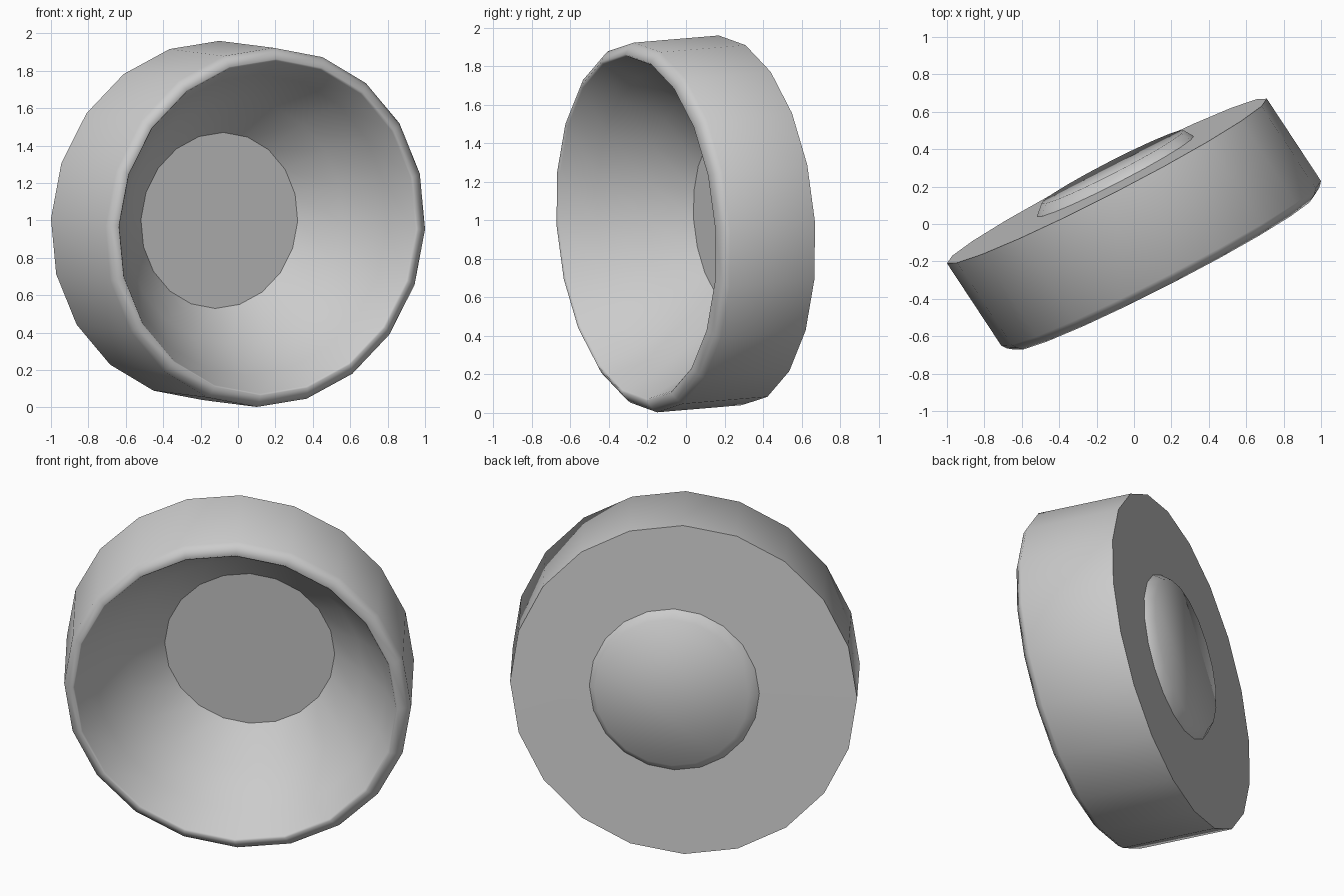
import bpy, bmesh, math
from mathutils import Vector

if "Cube" in bpy.data.objects:
    bpy.data.objects.remove(bpy.data.objects["Cube"])

SIDES = 20
# in-plane axes shared by every ring of the tilted body
U = Vector((0.855, 0.44, -0.01))
V = Vector((0.045, -0.06, 0.96))


def loft(name, rings, sharp, close_loop=False, cap_ends=False):
    """Bridge (centre, scale) rings; ring numbers in sharp keep a hard edge."""
    bm = bmesh.new()
    loops = []
    for centre, s in rings:
        c = Vector(centre)
        loop = []
        for i in range(SIDES):
            a = 2 * math.pi * i / SIDES
            loop.append(bm.verts.new(c + (U * math.cos(a) + V * math.sin(a)) * s))
        loops.append(loop)
    pairs = list(zip(loops, loops[1:]))
    if close_loop:
        pairs.append((loops[-1], loops[0]))
    for a, b in pairs:
        for i in range(SIDES):
            j = (i + 1) % SIDES
            bm.faces.new((a[i], a[j], b[j], b[i]))
    if cap_ends:
        bm.faces.new(loops[0])
        bm.faces.new(loops[-1])
    bmesh.ops.recalc_face_normals(bm, faces=bm.faces)
    for f in bm.faces:
        f.smooth = True
    for k in sharp:
        for i in range(SIDES):
            bm.edges.get((loops[k][i], loops[k][(i + 1) % SIDES])).smooth = False
    mesh = bpy.data.meshes.new(name)
    bm.to_mesh(mesh)
    bm.free()
    obj = bpy.data.objects.new(name, mesh)
    bpy.context.collection.objects.link(obj)
    return obj


# Housing: back face, outer wall, rounded front lip, curved bowl
floor = (-0.10, 0.255, 1.0)
loft("housing", [
    (floor, 0.49),
    ((-0.145, 0.23, 1.0), 1.0),
    ((0.145, -0.21, 0.963), 1.0),
    ((0.155, -0.234, 0.963), 0.979),
    ((0.163, -0.26, 0.963), 0.937),
    ((0.157, -0.25, 0.963), 0.926),
    ((0.08, -0.09, 0.975), 0.84),
    ((-0.02, 0.10, 0.99), 0.68),
], sharp=(0, 1), close_loop=True)

# Low rear boss, whose flat base is the floor of the bowl
loft("rear_boss", [
    (floor, 0.49),
    ((-0.115, 0.305, 1.004), 0.445),
], sharp=(0,), cap_ends=True)
